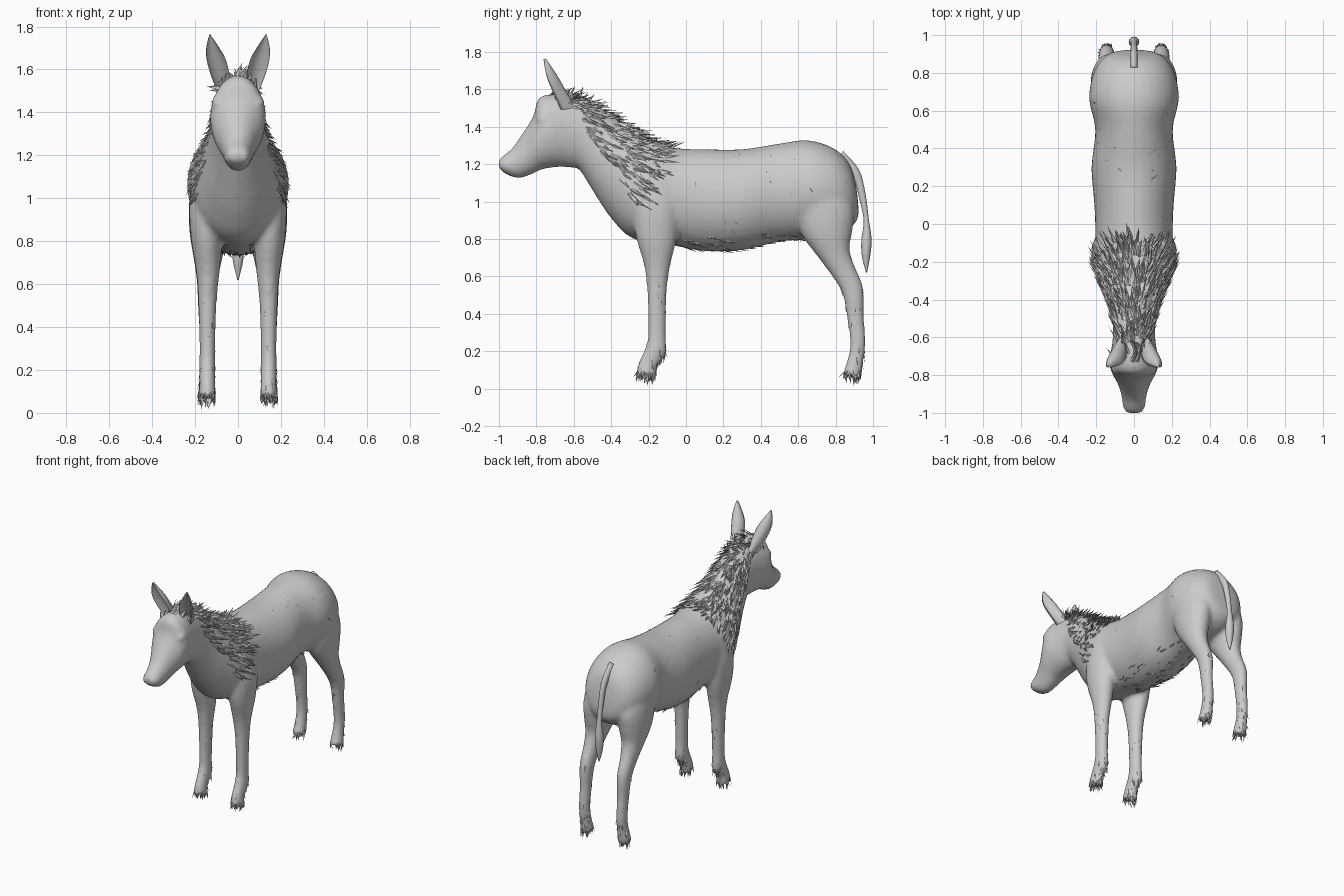
import bpy, bmesh, random
from math import sin, cos, pi
from mathutils import Vector

random.seed(4)
cube = bpy.data.objects.get("Cube")
if cube:
    bpy.data.objects.remove(cube)

grey = bpy.data.materials.new("plain_grey")
grey.use_nodes = True
grey.diffuse_color = (0.6, 0.6, 0.6, 1)
grey.node_tree.nodes["Principled BSDF"].inputs["Base Color"].default_value = (0.6, 0.6, 0.6, 1)


def spline(a, b, c, d, t):
    """Smooth blend between rows b and c."""
    return [0.5 * (2*q + (r-p)*t + (2*p - 5*q + 4*r - s)*t*t + (3*q - p - 3*r + s)*t**3)
            for p, q, r, s in zip(a, b, c, d)]


def loft(bm, rows, side=1, steps=4, sides=20, cup=False):
    """Rows: front/top y, z, back/bottom y, z, centre x, half width."""
    dense = []
    for i in range(len(rows) - 1):
        a, d = rows[max(i - 1, 0)], rows[min(i + 2, len(rows) - 1)]
        dense += [spline(a, rows[i], rows[i + 1], d, k / steps) for k in range(steps)]
    dense.append(rows[-1])
    rings = []
    for y1, z1, y2, z2, cx, hw in dense:
        ring = []
        for k in range(sides):
            a = 2 * pi * k / sides
            t = cos(a)
            if cup:  # folded, open-fronted section
                t = 1 - (2 if t < 0 else 1.4) * abs(t)
            ring.append(bm.verts.new((side * (cx + hw * sin(a)),
                                      (y1 + y2) / 2 + t * (y1 - y2) / 2,
                                      (z1 + z2) / 2 + t * (z1 - z2) / 2)))
        rings.append(ring)
    faces = [bm.faces.new(rings[0]), bm.faces.new(rings[-1])]
    for r, s in zip(rings, rings[1:]):
        faces += [bm.faces.new((r[k], r[(k + 1) % sides], s[(k + 1) % sides], s[k]))
                  for k in range(sides)]
    bmesh.ops.recalc_face_normals(bm, faces=faces)


def finish(bm, name, smooth=True):
    mesh = bpy.data.meshes.new(name)
    bm.to_mesh(mesh)
    bm.free()
    mesh.materials.append(grey)
    for p in mesh.polygons:
        p.use_smooth = smooth
    ob = bpy.data.objects.new(name, mesh)
    bpy.context.collection.objects.link(ob)
    return ob


# Rump, trunk, neck and head in one run
torso = [
    (.91, 1.08, .92, 1.00, 0, .04), (.875, 1.20, .915, .90, 0, .14),
    (.79, 1.285, .83, .83, 0, .21), (.65, 1.328, .68, .80, 0, .238),
    (.50, 1.31, .50, .785, 0, .205), (.30, 1.28, .30, .74, 0, .225),
    (.10, 1.28, .10, .735, 0, .21), (-.04, 1.285, -.07, .765, 0, .205),
    (-.15, 1.31, -.28, .80, 0, .21), (-.28, 1.38, -.40, .91, 0, .17),
    (-.40, 1.46, -.50, 1.06, 0, .13), (-.52, 1.53, -.57, 1.17, 0, .112),
    (-.65, 1.57, -.61, 1.18, 0, .115), (-.78, 1.56, -.68, 1.185, 0, .13),
    (-.815, 1.46, -.77, 1.172, 0, .115), (-.87, 1.37, -.82, 1.148, 0, .086),
    (-.93, 1.285, -.89, 1.125, 0, .066), (-.985, 1.24, -.95, 1.14, 0, .058),
    (-1.005, 1.21, -.995, 1.17, 0, .04)]
front_leg = [
    (-.26, 1.14, -.03, 1.14, .11, .09), (-.28, .97, -.03, .97, .135, .092),
    (-.27, .82, -.05, .80, .145, .074), (-.225, .66, -.085, .65, .14, .055),
    (-.208, .52, -.102, .52, .142, .043), (-.203, .30, -.109, .30, .143, .037),
    (-.218, .22, -.105, .19, .143, .039), (-.253, .14, -.152, .12, .143, .037),
    (-.268, .08, -.157, .06, .143, .043)]
hind_leg = [
    (.55, 1.08, .86, 1.08, .12, .10), (.58, .95, .90, .95, .13, .10),
    (.62, .82, .89, .84, .135, .09), (.715, .69, .875, .75, .14, .067),
    (.795, .58, .90, .66, .143, .05), (.838, .50, .948, .54, .145, .043),
    (.86, .38, .952, .38, .145, .036), (.877, .25, .96, .25, .145, .035),
    (.867, .17, .95, .15, .145, .036), (.837, .08, .935, .06, .145, .043)]

bm = bmesh.new()
loft(bm, torso, sides=32)
for s in (1, -1):
    loft(bm, front_leg, s)
    loft(bm, hind_leg, s)
    # Brow ridge over each eye
    brow = bmesh.ops.create_icosphere(bm, subdivisions=2, radius=.035)["verts"]
    bmesh.ops.scale(bm, vec=(.8, 1.3, .8), verts=brow)
    bmesh.ops.translate(bm, vec=(s * .098, -.755, 1.445), verts=brow)
body = finish(bm, "body")
remesh = body.modifiers.new("blend", "REMESH")
remesh.mode = "VOXEL"
remesh.voxel_size = 0.014
remesh.use_smooth_shade = True
soften = body.modifiers.new("soften", "SMOOTH")
soften.factor = 0.5
soften.iterations = 6

# Ears
for s, label in ((1, "left"), (-1, "right")):
    bm = bmesh.new()
    loft(bm, [(-.66, 1.47, -.58, 1.49, .06, .025), (-.70, 1.56, -.635, 1.58, .08, .042),
              (-.735, 1.64, -.68, 1.66, .10, .045), (-.752, 1.70, -.715, 1.715, .118, .03),
              (-.762, 1.76, -.75, 1.765, .131, .003)], s, cup=True)
    finish(bm, label + "_ear")

# Tail with its heavier end
bm = bmesh.new()
loft(bm, [(.80, 1.21, .84, 1.27, 0, .02), (.89, 1.13, .925, 1.17, 0, .019),
          (.925, 1.02, .96, 1.04, 0, .017), (.95, .90, .978, .90, 0, .018),
          (.938, .80, .992, .80, 0, .028), (.94, .71, .985, .71, 0, .024),
          (.963, .62, .968, .62, 0, .003)], sides=12)
finish(bm, "tail")

# Surface samples on which the hair grows
bpy.context.view_layer.update()
evaluated = body.evaluated_get(bpy.context.evaluated_depsgraph_get())
skin = [(p.center.copy(), p.normal.copy()) for p in evaluated.data.polygons]


def hair(name, grows, count, length, width, flow, lift, crest=0):
    """Scatter pointed locks on the skin where grows(centre, normal) holds."""
    spots = [s for s in skin if grows(*s)]
    bm = bmesh.new()
    for p, n in random.sample(spots, min(count, len(spots))):
        jitter = Vector([random.uniform(-.25, .25) for _ in range(3)])
        d = Vector(flow) + jitter
        d = (d - n * d.dot(n)).normalized() + n * (lift + crest * max(0, n.z))
        d.normalize()
        across = d.cross(n).normalized() * width * random.uniform(.7, 1.3)
        root = p - n * .004
        tip = bm.verts.new(root + d * length * random.uniform(.6, 1.3))
        base = [bm.verts.new(root + v) for v in (across, n * width * .6, -across)]
        for i in range(3):
            bm.faces.new((base[i], base[(i + 1) % 3], tip))
        bm.faces.new(base[::-1])
    bmesh.ops.recalc_face_normals(bm, faces=bm.faces)
    finish(bm, name, smooth=False)


def on_mane(c, n):
    return (c.z > 1.0 and -.62 < c.y and -.28 - .68 * (c.z - 1) < c.y < -.22 + .5 * (c.z - 1))


hair("mane", on_mane, 480, .085, .013, (0, .7, -.5), .22, .5)
hair("forelock", lambda c, n: c.z > 1.5 and -.74 < c.y < -.5 and abs(c.x) < .09,
     45, .085, .014, (0, .3, .2), .7)
hair("belly_hair", lambda c, n: c.z < .82 and n.z < -.6 and -.08 < c.y < .62 and abs(c.x) < .15,
     90, .055, .008, (0, .8, 0), .3)
hair("coat_tufts", lambda c, n: c.z > .75 and -.25 < c.y < .85, 110, .05, .004, (0, .4, -.9), .06)
hair("leg_hair", lambda c, n: .1 < c.z < .6, 150, .045, .006, (0, .1, -1), .12)
hair("fetlock_hair", lambda c, n: .1 < c.z < .24 and n.y > 0, 60, .045, .007, (0, .2, -1), .3)
hair("hoof_fringe", lambda c, n: c.z < .1 and n.z > -.8, 130, .05, .009, (0, 0, -1), .12)
